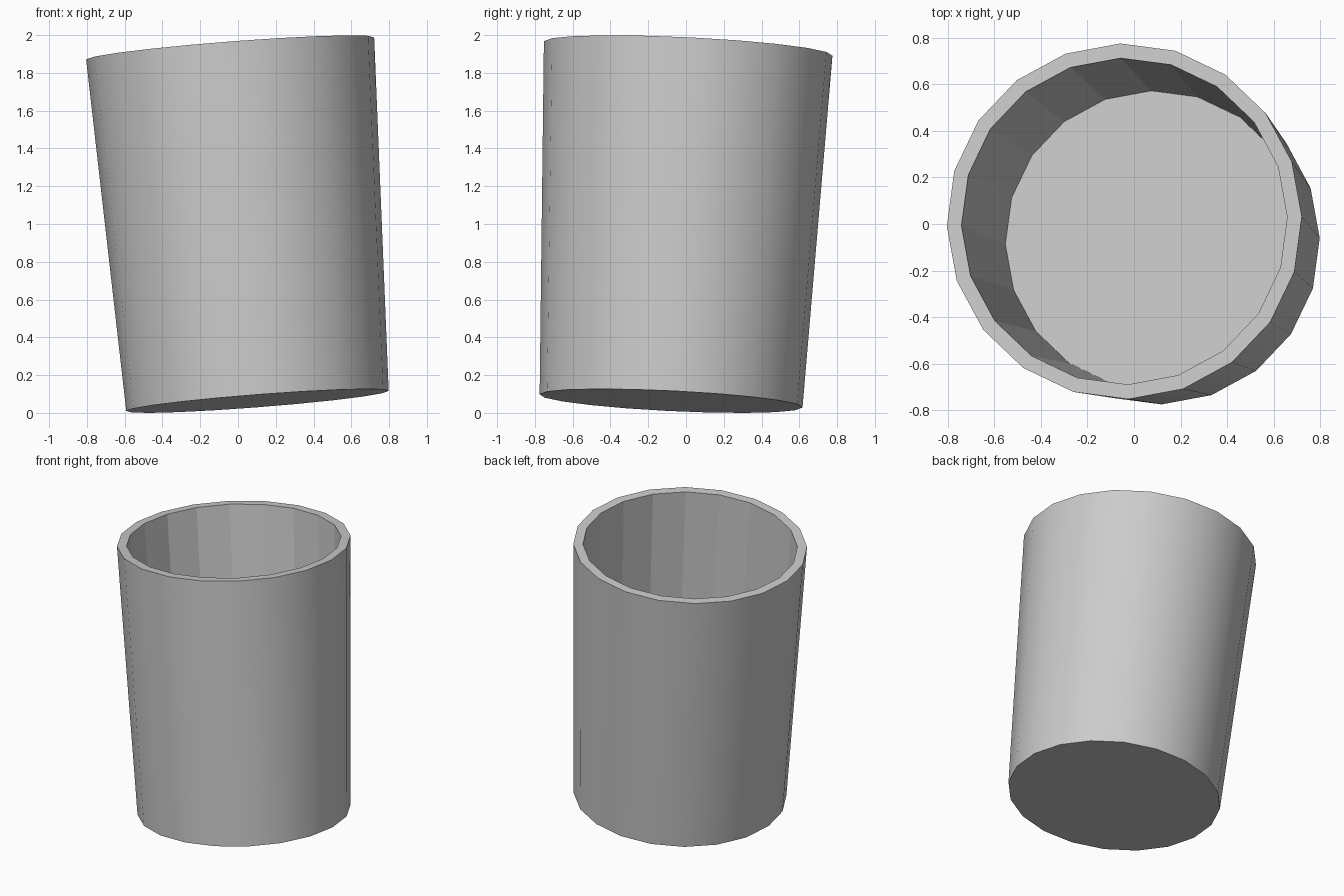
import bpy, bmesh
from math import sin, cos, tau, radians
from mathutils import Vector

if "Cube" in bpy.data.objects:
    bpy.data.objects.remove(bpy.data.objects["Cube"])

SIDES = 20
PHASE = radians(1.4)
base = Vector((0.103, -0.079, 0.065))
top = Vector((-0.0415, 0.0115, 1.931))
axis = top - base
length = axis.length
tilt = Vector((0, 0, 1)).rotation_difference(axis)

# profile (radius, height along axis): outer wall, rim, inner wall, floor
profile = [(0.697, 0), (0.765, length), (0.702, length), (0.643, 0.19)]

bm = bmesh.new()
rings = []
for r, h in profile:
    ring = []
    for i in range(SIDES):
        a = PHASE + tau * i / SIDES
        ring.append(bm.verts.new(base + tilt @ Vector((r * cos(a), r * sin(a), h))))
    rings.append(ring)

# walls and rim; only the outer wall is smooth
for k, (lo, hi) in enumerate(zip(rings, rings[1:])):
    for i in range(SIDES):
        j = (i + 1) % SIDES
        f = bm.faces.new((lo[i], lo[j], hi[j], hi[i]))
        f.smooth = k == 0

# underside and inside floor
bm.faces.new(rings[0][::-1])
bm.faces.new(rings[-1])
bm.normal_update()

# keep every cup seated on the ground
low = min(v.co.z for v in bm.verts)
bmesh.ops.translate(bm, verts=bm.verts, vec=(0, 0, -low))

mesh = bpy.data.meshes.new("cup")
bm.to_mesh(mesh)
bm.free()
cup = bpy.data.objects.new("cup", mesh)
bpy.context.collection.objects.link(cup)
